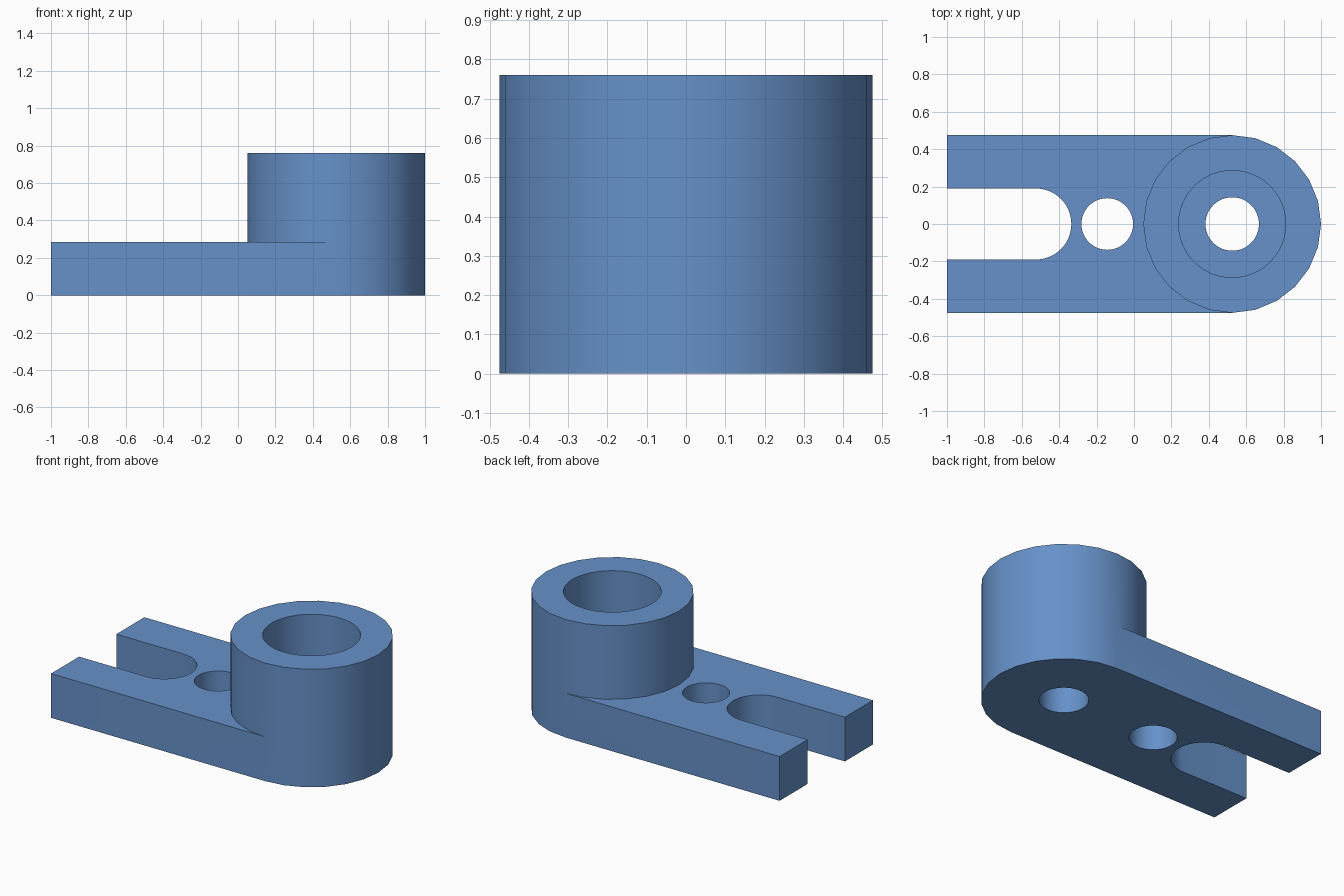
import bpy, bmesh, math

cube = bpy.data.objects.get("Cube")
if cube:
    bpy.data.objects.remove(cube, do_unlink=True)

# Main dimensions
R, CX = 0.475, 0.525            # boss radius and centre
PLATE, TOP = 0.285, 0.76        # arm thickness and boss height
SEG = 24

blue = bpy.data.materials.new("steel_blue")
blue.use_nodes = True
colour = (0.133, 0.285, 0.585, 1)
blue.diffuse_color = colour
blue.node_tree.nodes["Principled BSDF"].inputs["Base Color"].default_value = colour


def make_object(name, bm):
    bmesh.ops.recalc_face_normals(bm, faces=bm.faces)
    mesh = bpy.data.meshes.new(name)
    bm.to_mesh(mesh)
    bm.free()
    mesh.materials.append(blue)
    ob = bpy.data.objects.new(name, mesh)
    bpy.context.collection.objects.link(ob)
    return ob


def arc(cx, r, a0, a1, n):
    """Points along an arc centred on the x axis, angles in degrees."""
    angles = [math.radians(a0 + (a1 - a0) * i / n) for i in range(n + 1)]
    return [(cx + r * math.cos(a), r * math.sin(a)) for a in angles]


def prism(name, outline, z0, z1):
    bm = bmesh.new()
    face = bm.faces.new([bm.verts.new((x, y, z0)) for x, y in outline])
    ext = bmesh.ops.extrude_face_region(bm, geom=[face])
    verts = [v for v in ext["geom"] if isinstance(v, bmesh.types.BMVert)]
    bmesh.ops.translate(bm, verts=verts, vec=(0, 0, z1 - z0))
    return make_object(name, bm)


# Solid body: flat arm running into a round boss with flush walls
bm = bmesh.new()
circle = arc(CX, R, -90, 270, SEG)[:-1]
half = SEG // 2                 # indices 0..half are the outer end of the boss
low = [bm.verts.new((x, y, 0)) for x, y in circle[:half + 1]]
mid = [bm.verts.new((x, y, PLATE)) for x, y in circle]
high = [bm.verts.new((x, y, TOP)) for x, y in circle]
fl, bl = [bm.verts.new((-1, y, 0)) for y in (-R, R)]
fh, bh = [bm.verts.new((-1, y, PLATE)) for y in (-R, R)]
bm.faces.new(low + [bl, fl])                                # underside
bm.faces.new(mid[half:] + [mid[0], fh, bh])                 # arm top
bm.faces.new([fl, fh, bh, bl])                              # arm end
bm.faces.new([fl, low[0], mid[0], fh])                      # arm sides
bm.faces.new([bl, bh, mid[half], low[half]])
bm.faces.new(high)                                          # boss top
for i in range(SEG):
    j = (i + 1) % SEG
    bm.faces.new([mid[i], mid[j], high[j], high[i]])
    if i < half:
        bm.faces.new([low[i], low[j], mid[j], mid[i]])
body = make_object("slotted_arm_with_boss", bm)

# Cutters: open slot, small hole, through bore and counterbore
slot = [(-1.2, -0.19)] + arc(-0.525, 0.19, -90, 90, 24) + [(-1.2, 0.19)]
cutters = [
    prism("slot_cutter", slot, -0.1, 0.5),
    prism("small_hole_cutter", arc(-0.143, 0.138, 0, 360, 48)[:-1], -0.1, 0.5),
    prism("bore_cutter", arc(CX, 0.143, 0, 360, 48)[:-1], -0.1, 0.9),
    prism("counterbore_cutter", arc(CX, 0.286, 0, 360, 48)[:-1], PLATE, 0.9),
]
bpy.ops.object.select_all(action="DESELECT")
body.select_set(True)
bpy.context.view_layer.objects.active = body
for cutter in cutters:
    cutter.hide_render = True
    mod = body.modifiers.new(cutter.name, "BOOLEAN")
    mod.operation = "DIFFERENCE"
    mod.solver = "EXACT"
    mod.object = cutter
    bpy.ops.object.modifier_apply(modifier=mod.name)
for cutter in cutters:
    bpy.data.objects.remove(cutter, do_unlink=True)

# Smooth round walls, crisp edges
bpy.ops.object.shade_smooth_by_angle(angle=math.radians(30))
